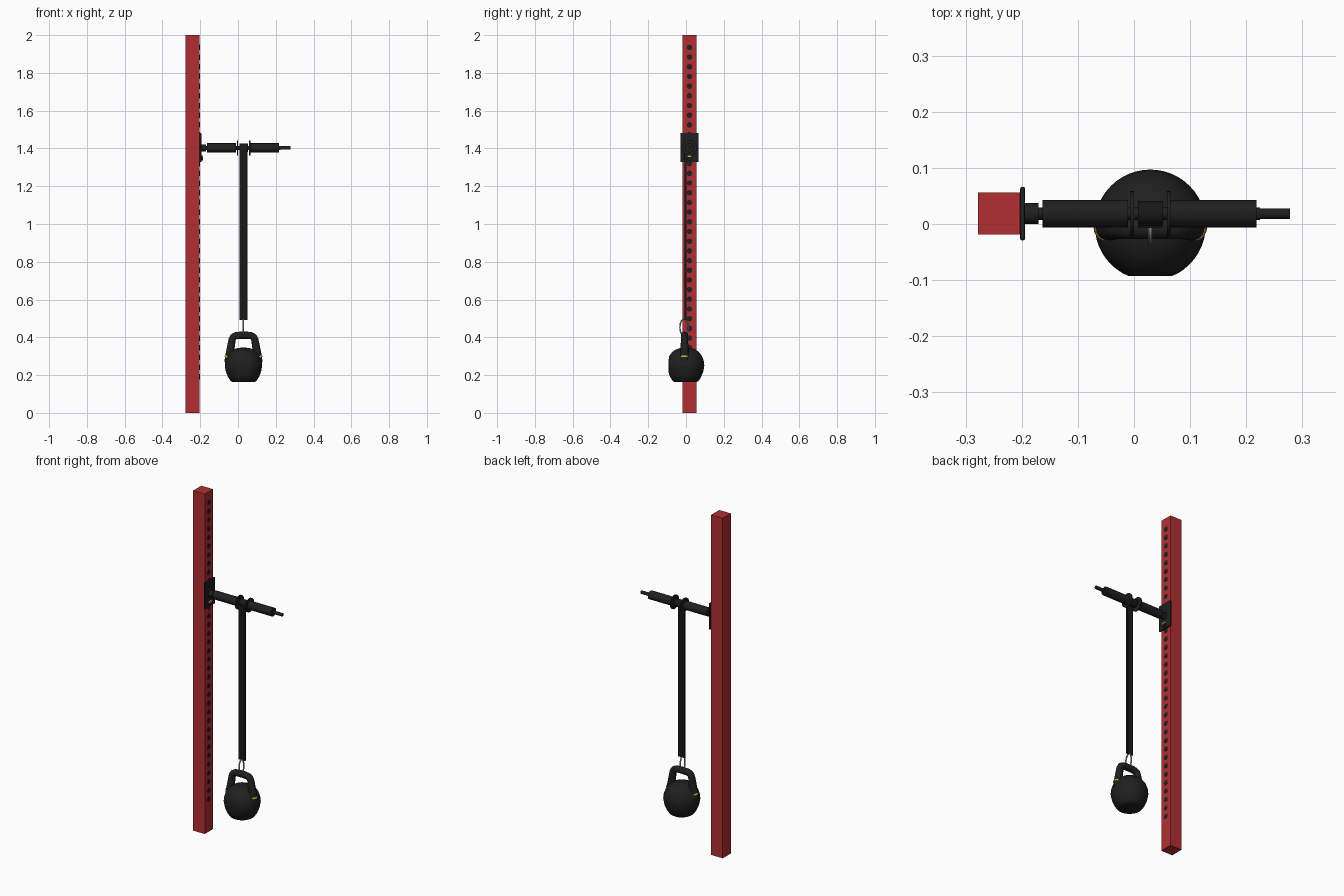
import bpy, bmesh, math
from mathutils import Vector, Matrix

if "Cube" in bpy.data.objects:
    bpy.data.objects.remove(bpy.data.objects["Cube"])


def material(name, rgb):
    m = bpy.data.materials.new(name)
    m.diffuse_color = (*rgb, 1)
    m.use_nodes = True
    m.node_tree.nodes["Principled BSDF"].inputs["Base Color"].default_value = m.diffuse_color
    return m


RED = material("red paint", (0.44, 0.028, 0.032))
BLACK = material("matte black", (0.014, 0.014, 0.014))
DARK = material("dark webbing", (0.009, 0.009, 0.009))
YELLOW = material("yellow", (0.65, 0.46, 0.04))
STEEL = material("steel", (0.42, 0.42, 0.42))


def finish(name, bm, mat, smooth=True):
    bmesh.ops.recalc_face_normals(bm, faces=bm.faces)
    me = bpy.data.meshes.new(name)
    bm.to_mesh(me)
    bm.free()
    me.materials.append(mat)
    ob = bpy.data.objects.new(name, me)
    bpy.context.collection.objects.link(ob)
    if smooth:
        bpy.ops.object.select_all(action='DESELECT')
        ob.select_set(True)
        bpy.context.view_layer.objects.active = ob
        bpy.ops.object.shade_smooth_by_angle(angle=math.radians(35))
    return ob


def box(name, lo, hi, mat, bevel=0):
    lo, hi = Vector(lo), Vector(hi)
    bm = bmesh.new()
    bmesh.ops.create_cube(bm, size=1, matrix=Matrix.Translation((lo + hi) / 2)
                          @ Matrix.Diagonal((*(hi - lo), 1)))
    if bevel:
        bmesh.ops.bevel(bm, geom=bm.edges[:], offset=bevel, segments=2,
                        affect='EDGES', profile=0.5)
    return finish(name, bm, mat, False)


def add_rod(bm, a, b, r, sides=32):
    a, b = Vector(a), Vector(b)
    rot = (b - a).to_track_quat('Z', 'Y').to_matrix().to_4x4()
    bmesh.ops.create_cone(bm, cap_ends=True, segments=sides, radius1=r, radius2=r,
                          depth=(b - a).length, matrix=Matrix.Translation((a + b) / 2) @ rot)


def rod(name, a, b, r, mat, sides=32):
    bm = bmesh.new()
    add_rod(bm, a, b, r, sides)
    return finish(name, bm, mat)


def lathe(name, profile, centre, mat, steps=48):
    bm = bmesh.new()
    vs = [bm.verts.new((r, 0, z)) for r, z in profile]
    es = [bm.edges.new(p) for p in zip(vs, vs[1:])]
    bmesh.ops.spin(bm, geom=vs + es, angle=math.tau, steps=steps,
                   axis=(0, 0, 1), cent=(0, 0, 0))
    bmesh.ops.remove_doubles(bm, verts=bm.verts, dist=1e-5)
    bmesh.ops.translate(bm, verts=bm.verts, vec=centre)
    return bm


def tube(name, rings, mat, closed=False, sides=16):
    """Sweep circles (centre, tangent, radius) whose path has constant x or y."""
    bm = bmesh.new()
    loops = []
    for c, t, r in rings:
        t = Vector(t).normalized()
        side = Vector((0, 1, 0)) if abs(t.y) < 1e-6 and not closed else Vector((1, 0, 0))
        up = t.cross(side)
        loops.append([bm.verts.new(Vector(c) + r * (math.cos(a) * side + math.sin(a) * up))
                      for a in (math.tau * i / sides for i in range(sides))])
    pairs = list(zip(loops, loops[1:])) + ([(loops[-1], loops[0])] if closed else [])
    for p, q in pairs:
        for i in range(sides):
            j = (i + 1) % sides
            bm.faces.new((p[i], p[j], q[j], q[i]))
    if not closed:
        bm.faces.new(loops[0])
        bm.faces.new(loops[-1])
    return finish(name, bm, mat)


# Upright post with a column of adjustment holes
BY, BZ = 0.0185, 1.403
box("post", (-0.278, -0.019, 0), (-0.203, 0.056, 2), RED)
bm = bmesh.new()
for i in range(35):
    z = 1.935 - i * 0.0513
    add_rod(bm, (-0.206, BY, z), (-0.2022, BY, z), 0.0145, 20)
finish("post_holes", bm, BLACK)

# Mounting plate and locking pin
box("mount_plate", (-0.203, -0.029, 1.327), (-0.194, 0.066, 1.482), BLACK, 0.003)
rod("pin_base", (-0.196, BY, 1.347), (-0.186, BY, 1.347), 0.011, BLACK)
box("pin_tab", (-0.195, 0.004, 1.354), (-0.186, 0.03, 1.363), YELLOW)

# Horizontal bar: (name, start x, end x, radius)
for name, x0, x1, r in [("bar_core", -0.196, 0.225, 0.011),
                        ("bar_collar", -0.194, -0.17, 0.0185),
                        ("inner_sleeve", -0.163, -0.011, 0.0245),
                        ("inner_flange", -0.006, 0.0, 0.04),
                        ("outer_flange", 0.059, 0.065, 0.04),
                        ("outer_sleeve", 0.065, 0.218, 0.0245),
                        ("bar_tip", 0.218, 0.278, 0.0095)]:
    rod(name, (x0, BY, BZ), (x1, BY, BZ), r, BLACK)

# Strap looped over the bar and hanging down
CX, KY = 0.029, -0.006
rod("strap_loop", (0.007, BY, BZ), (0.052, BY, BZ), 0.0225, DARK)
box("strap", (0.007, -0.007, 0.492), (0.05, 0.002, BZ), DARK)

# Carabiner ring
ring = []
for i in range(40):
    a = math.tau * i / 40
    ring.append(((CX, -0.01 + 0.022 * math.cos(a), 0.453 + 0.044 * math.sin(a)),
                 (0, -0.022 * math.sin(a), 0.044 * math.cos(a)), 0.004))
tube("carabiner", ring, STEEL, closed=True, sides=10)

# Kettlebell body with a flattened front
profile = [(0, .163), (.058, .163), (.068, .169), (.082, .19), (.093, .217), (.099, .25),
           (.096, .275), (.087, .3), (.072, .321), (.052, .336), (.028, .344), (0, .346)]
bm = lathe("kettlebell_body", profile, (CX, -0.002, 0), BLACK)
for v in bm.verts:
    v.co.y = max(v.co.y, -0.093)
finish("kettlebell_body", bm, BLACK)

# Kettlebell handle: half path mirrored, horns thicken toward the body
half = [(0.080, .268, .021), (0.077, .295, .021), (0.070, .33, .021), (0.064, .365, .02),
        (0.060, .388, .019), (0.053, .402, .019), (0.040, .409, .019), (0.02, .411, .019)]
path = [(CX - x, z, r) for x, z, r in half] + [(CX + x, z, r) for x, z, r in reversed(half)]
rings = []
for i, (x, z, r) in enumerate(path):
    p, q = path[max(i - 1, 0)], path[min(i + 1, len(path) - 1)]
    rings.append(((x, KY - 0.002, z), (q[0] - p[0], 0, q[1] - p[1]), r))
tube("kettlebell_handle", rings, BLACK, sides=20)

# Yellow bands around the horns
for s, side in ((-1, "left"), (1, "right")):
    rod(side + "_band", (CX + s * 0.0785, KY - 0.002, 0.291),
        (CX + s * 0.0765, KY - 0.002, 0.300), 0.0225, YELLOW, 24)
